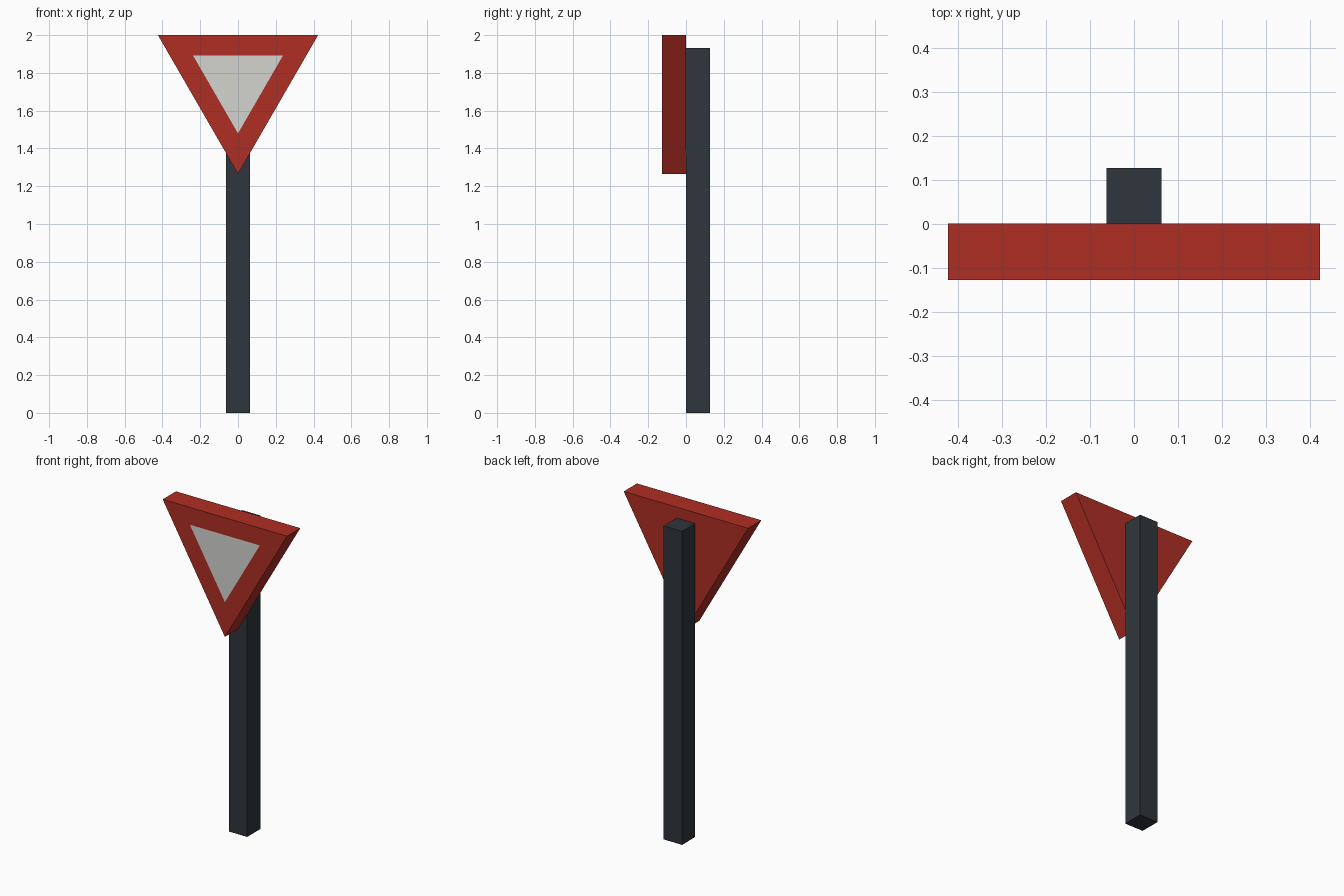
import bpy, bmesh, math

if "Cube" in bpy.data.objects:
    bpy.data.objects.remove(bpy.data.objects["Cube"])

def srgb(r, g, b):
    f = lambda c: c / 12.92 if c <= 0.04045 else ((c + 0.055) / 1.055) ** 2.4
    return [f(c / 255) for c in (r, g, b)] + [1]

def material(name, rgb):
    m = bpy.data.materials.new(name)
    m.diffuse_color = srgb(*rgb)
    m.use_nodes = True
    m.node_tree.nodes["Principled BSDF"].inputs["Base Color"].default_value = m.diffuse_color
    return m

def make_object(name, bm, mats):
    bmesh.ops.recalc_face_normals(bm, faces=bm.faces)
    me = bpy.data.meshes.new(name)
    bm.to_mesh(me)
    bm.free()
    for m in mats:
        me.materials.append(m)
    ob = bpy.data.objects.new(name, me)
    bpy.context.collection.objects.link(ob)
    return ob

red = material("sign red", (175, 46, 36))
white = material("sign white", (211, 211, 208))
dark = material("dark post grey", (47, 54, 60))

DEPTH, HALF, TOP = 0.128, 0.424, 2.0
HEIGHT = HALF * math.sqrt(3)

# square post behind the plate
bm = bmesh.new()
bmesh.ops.create_cube(bm, size=1)
for v in bm.verts:
    v.co = (v.co.x * 0.126, (v.co.y + 0.5) * DEPTH, (v.co.z + 0.5) * 1.933)
make_object("post", bm, [dark])

# triangular plate pointing down, with a white inset face on the front
bm = bmesh.new()
profile = [(-HALF, TOP), (0, TOP - HEIGHT), (HALF, TOP)]
front = bm.faces.new([bm.verts.new((x, -DEPTH, z)) for x, z in profile])
back = bmesh.ops.extrude_face_region(bm, geom=[front], use_keep_orig=True)["geom"]
for v in back:
    if isinstance(v, bmesh.types.BMVert):
        v.co.y = 0.001
bmesh.ops.recalc_face_normals(bm, faces=bm.faces)
front = min(bm.faces, key=lambda f: f.calc_center_median().y)
bmesh.ops.inset_region(bm, faces=[front], thickness=0.107, use_even_offset=True)
front.material_index = 1
make_object("sign_plate", bm, [red, white])
